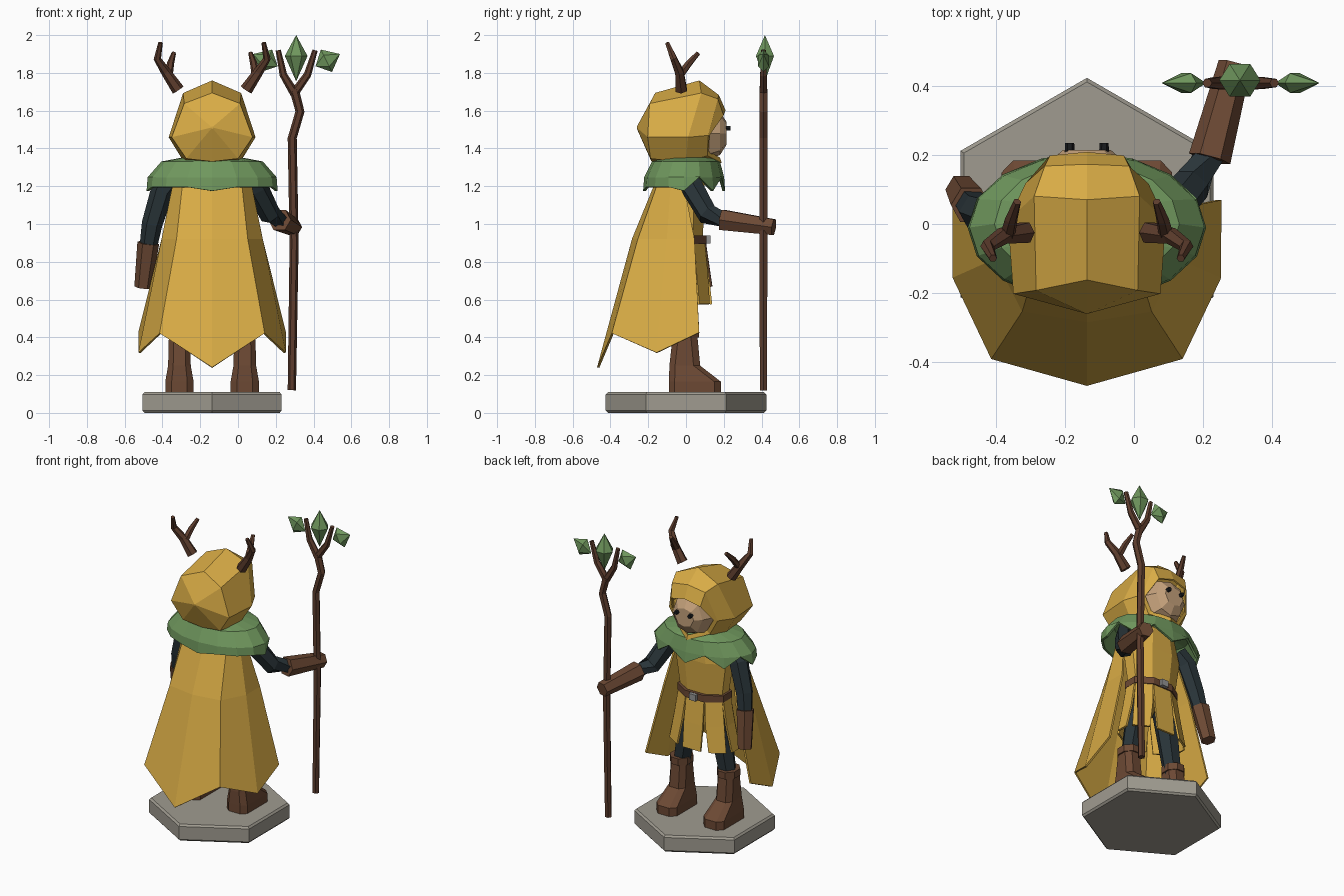
import bpy, bmesh, math
from mathutils import Vector

cube = bpy.data.objects.get("Cube")
if cube:
    bpy.data.objects.remove(cube, do_unlink=True)

CX = -0.137  # body centre line


def material(name, rgb):
    m = bpy.data.materials.new(name)
    m.use_nodes = True
    m.diffuse_color = (*rgb, 1)
    m.node_tree.nodes["Principled BSDF"].inputs["Base Color"].default_value = (*rgb, 1)
    return m


yellow = material("yellow cloth", (0.69, 0.41, 0.06))
green = material("green cloth", (0.16, 0.31, 0.11))
leather = material("brown leather", (0.15, 0.066, 0.034))
wood = material("dark wood", (0.11, 0.046, 0.026))
dark = material("dark cloth", (0.022, 0.034, 0.04))
stone = material("grey stone", (0.35, 0.33, 0.28))
skin = material("tan skin", (0.56, 0.36, 0.2))
black = material("black", (0.01, 0.011, 0.013))
metal = material("grey metal", (0.3, 0.3, 0.3))


def finish(name, bm, mat, thick=0):
    bmesh.ops.recalc_face_normals(bm, faces=bm.faces)
    me = bpy.data.meshes.new(name)
    bm.to_mesh(me)
    bm.free()
    me.materials.append(mat)
    ob = bpy.data.objects.new(name, me)
    bpy.context.collection.objects.link(ob)
    if thick:
        mod = ob.modifiers.new("thickness", "SOLIDIFY")
        mod.thickness = thick
        mod.offset = 0
    return ob


def loft(name, rings, mat, closed=True, caps=(True, True), thick=0):
    """Skin a list of equal-length point rings."""
    bm = bmesh.new()
    rows = [[bm.verts.new(p) for p in r] for r in rings]
    n = len(rows[0])
    for a, b in zip(rows, rows[1:]):
        for i in range(n if closed else n - 1):
            j = (i + 1) % n
            bm.faces.new((a[i], a[j], b[j], b[i]))
    if closed and caps[0]:
        bm.faces.new(rows[0])
    if closed and caps[1]:
        bm.faces.new(rows[-1])
    return finish(name, bm, mat, thick)


def ellipse(n, rx, ry, z, cx=CX, cy=0, turn=0.0):
    return [(cx + rx * math.sin(turn + math.tau * i / n),
             cy + ry * math.cos(turn + math.tau * i / n), z) for i in range(n)]


def tube(name, path, radii, mat, sides=6):
    """Sweep a polygon along a path."""
    pts = [Vector(p) for p in path]
    rings = []
    for i, p in enumerate(pts):
        d = (pts[min(i + 1, len(pts) - 1)] - pts[max(i - 1, 0)]).normalized()
        ref = Vector((0, 1, 0)) if abs(d.y) < 0.8 else Vector((0, 0, 1))
        u = d.cross(ref).normalized()
        v = d.cross(u)
        rings.append([p + radii[i] * (u * math.cos(math.tau * k / sides) + v * math.sin(math.tau * k / sides))
                      for k in range(sides)])
    return loft(name, rings, mat)


def box(name, centre, size, mat):
    x, y, z = (s / 2 for s in size)
    c = Vector(centre)
    rings = [[c + Vector((sx * x, sy * y, sz * z)) for sx, sy in ((-1, -1), (1, -1), (1, 1), (-1, 1))]
             for sz in (-1, 1)]
    return loft(name, rings, mat)


def both_sides(half):
    """Loop from centre points first and last, mirrored in between."""
    return [(CX + x, y, z) for x, y, z in half] + [(CX - x, y, z) for x, y, z in half[-2:0:-1]]


def leaf(name, tip_a, tip_b, wide, thin, where):
    """Six-sided spindle between two tips, flattened along y."""
    a, b = Vector(tip_a), Vector(tip_b)
    side = (b - a).normalized().cross(Vector((0, 1, 0)))
    mid = a.lerp(b, where)
    bm = bmesh.new()
    va, vb = bm.verts.new(a), bm.verts.new(b)
    ring = [bm.verts.new(mid + side * wide * math.cos(math.tau * k / 6)
                         + Vector((0, thin, 0)) * math.sin(math.tau * k / 6)) for k in range(6)]
    for i in range(6):
        bm.faces.new((va, ring[i], ring[i - 1]))
        bm.faces.new((vb, ring[i - 1], ring[i]))
    finish(name, bm, green)


# Hexagonal base with chamfered rims
loft("base", [ellipse(6, r, r, z) for r, z in ((0.413, 0), (0.425, 0.012), (0.425, 0.098), (0.413, 0.11))], stone)

# Legs and boots
for side, label in ((-1, "free_side"), (1, "staff_side")):
    x = CX + side * 0.173
    tube("leg_" + label, [(CX + side * 0.1, 0, 0.8), (x, -0.005, 0.38)], [0.075, 0.055], dark)
    sections = [(0.11, 0.075, -0.09, 0.185), (0.165, 0.075, -0.09, 0.185), (0.25, 0.06, -0.088, 0.075),
                (0.41, 0.056, -0.07, 0.06)]
    rings = []
    for z, w, back, front in sections:
        rings.append([(x - w, back + 0.03, z), (x - w * .55, back, z), (x + w * .55, back, z), (x + w, back + 0.03, z),
                      (x + w, front - 0.035, z), (x + w * .55, front, z), (x - w * .55, front, z), (x - w, front - 0.035, z)])
    loft("boot_" + label, rings, leather)
    loft("boot_cuff_" + label, [ellipse(8, 0.07, 0.08, z, x, -0.005, math.pi / 8) for z in (0.4, 0.445)], leather)

# Tunic body, split skirt, belt
loft("tunic", [ellipse(8, rx, ry, z, turn=math.pi / 8) for rx, ry, z in
               ((0.18, 0.105, 0.8), (0.165, 0.095, 0.92), (0.2, 0.11, 1.15), (0.16, 0.1, 1.3))], yellow)
for k in range(8):
    mid = math.tau * k / 8

    def edge(s, rx, ry, z):
        a = mid + s * math.pi / 8
        return (CX + rx * math.sin(a), ry * math.cos(a), z)
    loft("skirt_panel", [[edge(-1, 0.17, 0.1, 0.92), edge(1, 0.17, 0.1, 0.92)],
                         [edge(-0.9, 0.2, 0.122, 0.74), edge(0.9, 0.2, 0.122, 0.74)],
                         [edge(-0.72, 0.235, 0.138, 0.575), edge(0.72, 0.235, 0.138, 0.575)]],
         yellow, closed=False, thick=0.012)
loft("belt", [ellipse(8, 0.183, 0.118, z, turn=math.pi / 8) for z in (0.895, 0.94)], leather)
box("buckle", (CX, 0.117, 0.917), (0.05, 0.028, 0.042), metal)

# Cape, each row running from the centre back to the front edge
cape_rows = [
    [(0, -0.12, 1.3), (0.14, -0.11, 1.3), (0.18, -0.07, 1.3), (0.18, -0.03, 1.3)],
    [(0, -0.165, 1.2), (0.155, -0.15, 1.2), (0.205, -0.08, 1.2), (0.205, -0.01, 1.2)],
    [(0, -0.28, 0.92), (0.185, -0.25, 0.92), (0.262, -0.1, 0.92), (0.262, 0.045, 0.92)],
    [(0, -0.465, 0.24), (0.275, -0.388, 0.42), (0.385, -0.155, 0.318), (0.385, 0.07, 0.425)]]
loft("cape", [[(CX - x, y, z) for x, y, z in row[:0:-1]] + [(CX + x, y, z) for x, y, z in row]
              for row in cape_rows], yellow, closed=False, thick=0.012)

# Jagged collar
hem = []
for i, (x, y, z) in enumerate(ellipse(16, 0.34, 0.21, 0, cy=-0.01)):
    z = (1.175 if i % 2 == 0 else 1.25) if min(i, 16 - i) < 5 else (1.175 if i == 8 else 1.195)
    hem.append((x, y, z))
loft("collar", [ellipse(16, 0.13, 0.13, 1.35), ellipse(16, 0.265, 0.175, 1.325), ellipse(16, 0.335, 0.205, 1.245, cy=-0.01), hem],
     green, caps=(False, False), thick=0.014)

# Arms with leather gloves
tube("free_arm", [(-0.34, 0, 1.25), (-0.4, 0.015, 1.18), (-0.455, 0.035, 1.0), (-0.478, 0.06, 0.86)],
     [0.06, 0.062, 0.055, 0.045], dark)
tube("free_glove", [(-0.475, 0.055, 0.9), (-0.503, 0.1, 0.665)], [0.058, 0.046], leather)
tube("staff_arm", [(0.06, 0, 1.26), (0.1, 0.035, 1.19), (0.17, 0.115, 1.05), (0.235, 0.23, 1.015)],
     [0.06, 0.062, 0.057, 0.045], dark)
tube("staff_glove", [(0.22, 0.19, 1.022), (0.293, 0.465, 0.983)], [0.062, 0.048], leather)

# Hood: rings from back of head to the face opening
hood = [
    [(0, -0.255, 1.515), (0.004, -0.255, 1.514), (0.005, -0.255, 1.51), (0.004, -0.255, 1.506), (0, -0.255, 1.505)],
    [(0, -0.16, 1.69), (0.145, -0.19, 1.635), (0.21, -0.2, 1.46), (0.135, -0.185, 1.35), (0, -0.18, 1.335)],
    [(0, 0.07, 1.755), (0.15, 0.08, 1.69), (0.225, 0.01, 1.46), (0.145, 0, 1.33), (0, 0, 1.32)],
    [(0, 0.17, 1.68), (0.12, 0.165, 1.66), (0.175, 0.115, 1.47), (0.115, 0.11, 1.365), (0, 0.185, 1.325)],
    [(0, 0.205, 1.6), (0.105, 0.195, 1.575), (0.15, 0.12, 1.47), (0.1, 0.115, 1.385), (0, 0.175, 1.35)]]
loft("hood", [both_sides(h) for h in hood], yellow, caps=(True, False), thick=0.01)

# Face and eyes
face = [[(0, y, 1.48 + h), (w * .7, y, 1.48 + h * .8), (w, y, 1.48), (w * .65, y, 1.48 - h * .8), (0, y, 1.48 - h)]
        for y, w, h in ((-0.05, 0.13, 0.13), (0.1, 0.15, 0.145), (0.18, 0.11, 0.115), (0.215, 0.07, 0.06))]
loft("face", [both_sides(f) for f in face], skin)
for s in (-1, 1):
    x = CX + s * 0.05
    tube("eye", [(x, 0.2, 1.507), (x, 0.236, 1.507)], [0.015, 0.013], black)

# Antlers
for s in (-1, 1):
    def at(points):
        return [(CX + s * x, y, z) for x, y, z in points]
    tube("antler", at([(0.18, -0.025, 1.71), (0.245, -0.035, 1.805), (0.29, -0.065, 1.875), (0.273, -0.1, 1.96)]),
         [0.034, 0.026, 0.02, 0.012], wood)
    tube("antler_branch", at([(0.23, -0.03, 1.79), (0.22, 0.015, 1.85), (0.203, 0.065, 1.905)]),
         [0.022, 0.019, 0.012], wood)

# Staff with forked top and leaves
SY = 0.41
tube("staff", [(0.285, SY, 0.12), (0.297, SY, 0.9), (0.287, SY, 1.455), (0.328, SY, 1.595), (0.298, SY, 1.71)],
     [0.022, 0.024, 0.024, 0.024, 0.025], wood)
tube("staff_fork_a", [(0.3, SY, 1.69), (0.24, SY, 1.79), (0.213, SY, 1.92)], [0.024, 0.02, 0.014], wood)
tube("staff_fork_b", [(0.296, SY, 1.69), (0.368, SY, 1.79), (0.408, SY, 1.92)], [0.024, 0.02, 0.014], wood)
leaf("leaf_middle", (0.308, 0.418, 1.755), (0.308, 0.418, 2.0), 0.06, 0.055, 0.55)
leaf("leaf_a", (0.21, SY, 1.835), (0.08, SY, 1.9), 0.066, 0.033, 0.45)
leaf("leaf_b", (0.41, SY, 1.835), (0.54, SY, 1.9), 0.066, 0.033, 0.45)
